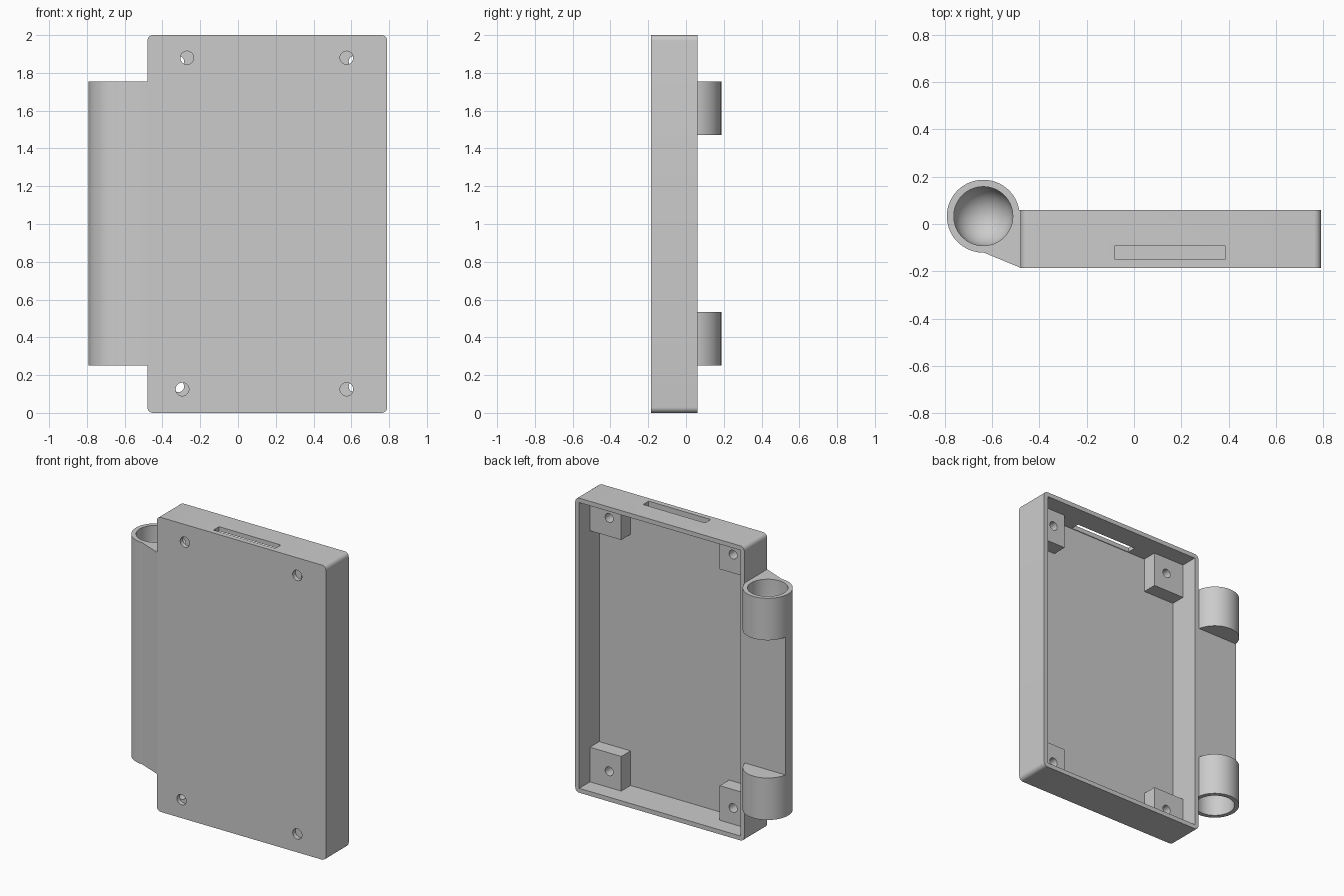
import bpy, bmesh, math
from mathutils import Matrix, Vector

cube = bpy.data.objects.get("Cube")
if cube:
    bpy.data.objects.remove(cube, do_unlink=True)

grey = bpy.data.materials.new("plain_grey")
grey.use_nodes = True
grey.diffuse_color = (0.6, 0.6, 0.6, 1)
grey.node_tree.nodes["Principled BSDF"].inputs["Base Color"].default_value = (0.6, 0.6, 0.6, 1)


def finish(name, bm):
    bmesh.ops.recalc_face_normals(bm, faces=bm.faces)
    mesh = bpy.data.meshes.new(name)
    bm.to_mesh(mesh)
    bm.free()
    mesh.materials.append(grey)
    obj = bpy.data.objects.new(name, mesh)
    bpy.context.collection.objects.link(obj)
    return obj


def box(name, lo, hi, corner=0):
    """Box between two corners; optionally rounds the edges running along y."""
    lo, hi = Vector(lo), Vector(hi)
    bm = bmesh.new()
    bmesh.ops.create_cube(bm, size=1, matrix=Matrix.Translation((lo + hi) / 2)
                          @ Matrix.Diagonal((*(hi - lo), 1)))
    if corner:
        edges = [e for e in bm.edges if abs(e.verts[0].co.y - e.verts[1].co.y) > 0.01]
        bmesh.ops.bevel(bm, geom=edges, offset=corner, segments=6, profile=0.5, affect='EDGES')
    return finish(name, bm)


def cylinder(name, centre, radius, length, axis='Z', sides=96):
    bm = bmesh.new()
    turn = Matrix.Rotation(math.pi / 2, 4, 'X') if axis == 'Y' else Matrix()
    bmesh.ops.create_cone(bm, cap_ends=True, segments=sides, radius1=radius, radius2=radius,
                          depth=length, matrix=Matrix.Translation(centre) @ turn)
    return finish(name, bm)


def prism(name, points, z0, z1):
    bm = bmesh.new()
    face = bm.faces.new([bm.verts.new((x, y, z0)) for x, y in points])
    ext = bmesh.ops.extrude_face_region(bm, geom=[face])
    top = [v for v in ext["geom"] if isinstance(v, bmesh.types.BMVert)]
    bmesh.ops.translate(bm, verts=top, vec=(0, 0, z1 - z0))
    return finish(name, bm)


def domed_plug(name, centre, radius, direction):
    """Sphere whose outward half is pulled out to form a round-bottomed hole."""
    bm = bmesh.new()
    bmesh.ops.create_uvsphere(bm, u_segments=64, v_segments=32, radius=radius)
    for v in bm.verts:
        if v.co.z * direction > 0.001:
            v.co.z += direction * 0.3
    bmesh.ops.translate(bm, verts=bm.verts, vec=centre)
    return finish(name, bm)


def combine(target, other, operation):
    mod = target.modifiers.new(operation.lower(), 'BOOLEAN')
    mod.operation, mod.object, mod.solver = operation, other, 'EXACT'
    bpy.context.view_layer.objects.active = target
    bpy.ops.object.modifier_apply(modifier=mod.name)
    bpy.data.objects.remove(other, do_unlink=True)


def smooth(obj):
    bpy.ops.object.select_all(action='DESELECT')
    obj.select_set(True)
    bpy.context.view_layer.objects.active = obj
    bpy.ops.object.shade_smooth_by_angle(angle=math.radians(25))


X0, X1, FRONT, BACK, TOP, WALL = -0.48, 0.79, -0.185, 0.06, 2.0, 0.03
FLOOR, POST_FACE, POST = FRONT + WALL, -0.055, 0.235

# Tray open at the back
tray = box("tray", (X0, FRONT, 0), (X1, BACK, TOP), corner=0.03)
combine(tray, box("cavity", (X0 + WALL, FLOOR, WALL), (X1 - WALL, 0.2, TOP - WALL)), 'DIFFERENCE')

# Slot through the top wall
combine(tray, box("slot", (-0.08, -0.15, TOP - 0.1), (0.385, -0.09, TOP + 0.1)), 'DIFFERENCE')

# Corner posts with screw holes, and the slightly offset holes in the front plate
corners = [("upper_right", -0.27, 1.88), ("upper_left", 0.575, 1.88),
           ("lower_right", -0.295, 0.125), ("lower_left", 0.575, 0.125)]
for name, hx, hz in corners:
    combine(tray, cylinder("plate_hole", (hx, FRONT, hz), 0.035, 2 * WALL, 'Y', 32), 'DIFFERENCE')
    px = X0 + WALL if hx < 0 else X1 - WALL - POST
    pz = WALL if hz < 1 else TOP - WALL - POST
    post = box(name + "_post", (px, FLOOR, pz), (px + POST, POST_FACE, pz + POST))
    sx = -0.315 if hx < 0 else 0.616
    sz = 0.14 if hz < 1 else 1.86
    combine(post, cylinder("post_hole", (sx, -0.1, sz), 0.03, 0.3, 'Y', 32), 'DIFFERENCE')
    smooth(post)
smooth(tray)

# Side barrel joined to the tray by a web
CX, CY, Z0, Z1 = -0.637, 0.033, 0.25, 1.755
barrel = cylinder("side_barrel", (CX, CY, (Z0 + Z1) / 2), 0.154, Z1 - Z0)
combine(barrel, prism("web", [(CX, -0.12), (X0, FRONT), (X0, BACK), (CX, BACK)], Z0, Z1), 'UNION')

# Flat back between the two full-round ends
combine(barrel, box("flat", (-0.9, BACK, 0.535), (-0.4, 0.3, 1.47)), 'DIFFERENCE')

# Round-bottomed hole in each end
for z, direction in ((Z0, -1), (Z1, 1)):
    combine(barrel, domed_plug("socket", (CX, CY, z - direction * 0.1), 0.125, direction), 'DIFFERENCE')
smooth(barrel)
